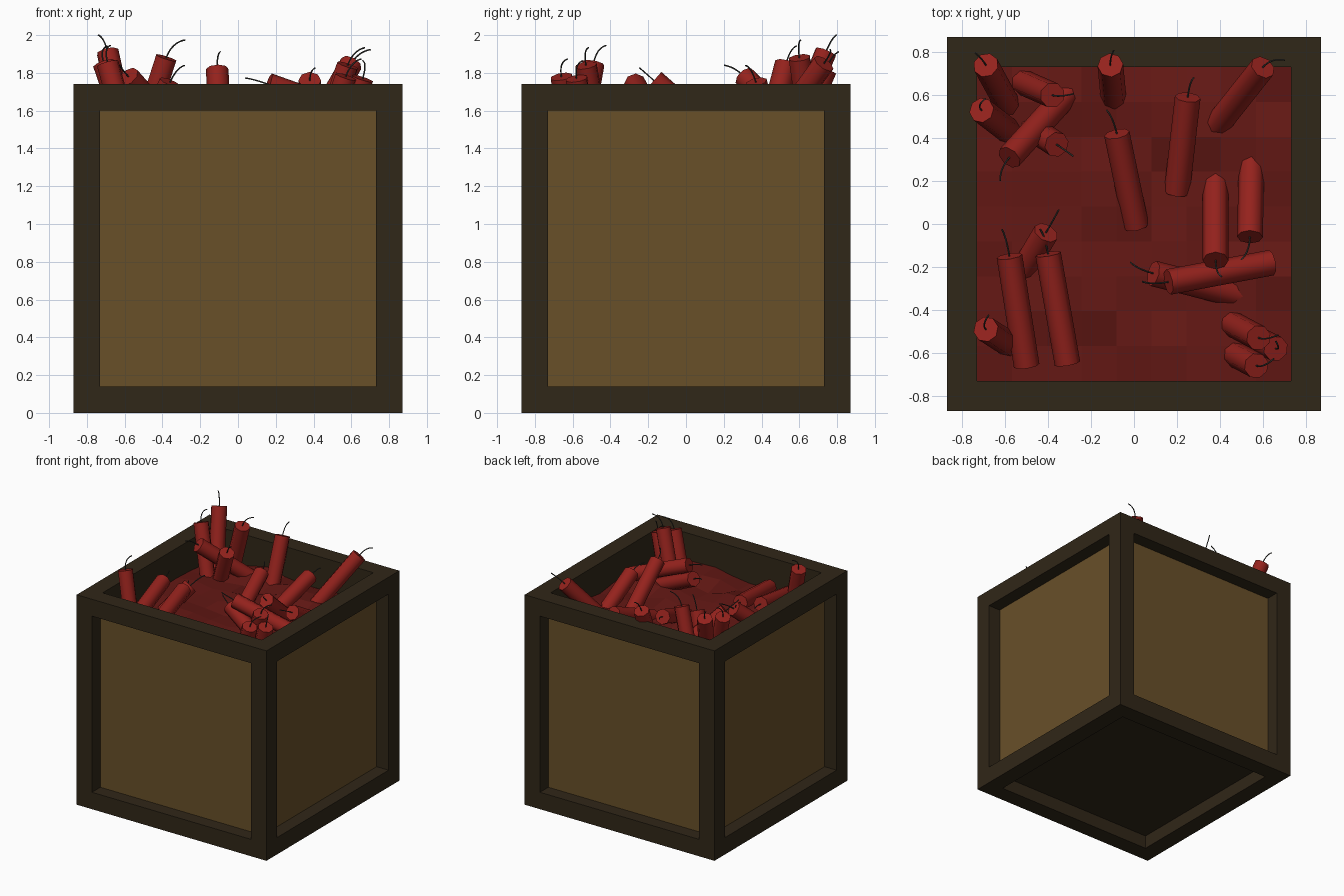
import bpy, bmesh, random
from math import radians
from mathutils import Vector

if "Cube" in bpy.data.objects:
    bpy.data.objects.remove(bpy.data.objects["Cube"])

random.seed(4)
R, B, H = 0.87, 0.14, 1.74        # crate half width, beam thickness, height
INNER = R - B


def material(name, rgb):
    m = bpy.data.materials.new(name)
    m.diffuse_color = (*rgb, 1)
    m.use_nodes = True
    m.node_tree.nodes["Principled BSDF"].inputs["Base Color"].default_value = m.diffuse_color
    return m


DARK = material("dark_wood", (0.03, 0.02, 0.009))
TAN = material("tan_wood", (0.14, 0.08, 0.022))
RED = material("red_paper", (0.30, 0.016, 0.012))
DEEP = material("deep_red", (0.125, 0.009, 0.007))
GREY = material("fuse_cord", (0.04, 0.04, 0.035))


def box(name, lo, hi, mat):
    lo, hi = Vector(lo), Vector(hi)
    bpy.ops.mesh.primitive_cube_add(size=1, location=(lo + hi) / 2)
    ob = bpy.context.object
    ob.name = name
    ob.data.transform(ob.matrix_basis.Diagonal((*(hi - lo), 1)))
    ob.data.materials.append(mat)
    return ob


# Corner posts
for sx in (-1, 1):
    for sy in (-1, 1):
        cx, cy, h = sx * (R - B / 2), sy * (R - B / 2), B / 2
        box("corner_post", (cx - h, cy - h, 0), (cx + h, cy + h, H), DARK)

# Horizontal beams and recessed side panels
for s in (-1, 1):
    a, b = sorted((s * INNER, s * R))
    for z in (0, H - B):
        box("beam_x", (-INNER, a, z), (INNER, b, z + B), DARK)
        box("beam_y", (a, -INNER, z), (b, INNER, z + B), DARK)
    a, b = sorted((s * (INNER + 0.005), s * (INNER + 0.03)))
    box("panel_x", (-INNER, a, B), (INNER, b, H - B), TAN)
    box("panel_y", (a, -INNER, B), (b, INNER, H - B), TAN)

# Dark inner lining with the floor, open at the top
lining = box("lining", (-INNER, -INNER, 0.11), (INNER, INNER, H - B), DARK)
bm = bmesh.new()
bm.from_mesh(lining.data)
top = max(bm.faces, key=lambda f: f.calc_center_median().z)
bmesh.ops.delete(bm, geom=[top], context='FACES_ONLY')
bm.to_mesh(lining.data)
bm.free()

# Uneven heap surface
bpy.ops.mesh.primitive_grid_add(x_subdivisions=9, y_subdivisions=9,
                                size=2 * INNER, location=(0, 0, 1.5))
heap = bpy.context.object
heap.name = "heap_surface"
heap.data.materials.append(DEEP)
for v in heap.data.vertices:
    v.co.z += random.uniform(-0.03, 0.03)


# A stick runs from its fuse end to its tail; bend is the fuse's sideways lean
def stick(tip, tail, bend):
    tip, tail = Vector(tip), Vector(tail)
    axis = (tip - tail).normalized()
    bpy.ops.mesh.primitive_cylinder_add(vertices=8, radius=0.06,
                                        depth=(tip - tail).length,
                                        location=(tip + tail) / 2)
    ob = bpy.context.object
    ob.name = "stick"
    ob.rotation_mode = 'QUATERNION'
    ob.rotation_quaternion = axis.to_track_quat('Z', 'Y')
    ob.data.materials.append(RED)
    bpy.ops.object.shade_smooth_by_angle(angle=radians(50))

    side = Vector((*bend, 0))
    pts = [tip - axis * 0.01, tip + axis * 0.05,
           tip + axis * 0.09 + side * 0.3, tip + axis * 0.1 + side]
    cu = bpy.data.curves.new("fuse", 'CURVE')
    cu.dimensions = '3D'
    cu.bevel_depth = 0.004
    cu.bevel_resolution = 1
    cu.resolution_u = 4
    cu.use_fill_caps = True
    sp = cu.splines.new('NURBS')
    sp.points.add(len(pts) - 1)
    for p, co in zip(sp.points, pts):
        p.co = (*co, 1)
    sp.use_endpoint_u = True
    sp.order_u = 4
    cu.materials.append(GREY)
    bpy.context.collection.objects.link(bpy.data.objects.new("fuse", cu))


# Back left cluster
stick((-.69, .74, 1.91), (-.58, .54, 1.42), (-.03, .02))
stick((-.71, .53, 1.85), (-.54, .40, 1.35), (.05, .03))
stick((-.38, .60, 1.88), (-.54, .67, 1.38), (.07, .02))
stick((-.58, .31, 1.78), (-.29, .63, 1.45), (.01, -.05))
stick((-.36, .37, 1.75), (-.56, .50, 1.27), (.04, -.03))
# Back row
stick((-.11, .74, 1.82), (-.09, .53, 1.33), (.02, .03))
stick((.60, .73, 1.85), (.37, .44, 1.45), (.06, -.02))
stick((.25, .59, 1.64), (.20, .15, 1.46), (.02, .0))
stick((-.08, .42, 1.64), (.01, -.01, 1.47), (-.03, .02))
# Right group
stick((.54, -.06, 1.66), (.55, .42, 1.38), (-.04, -.02))
stick((.38, -.17, 1.76), (.38, .24, 1.40), (.03, .0))
stick((.16, -.27, 1.74), (.64, -.18, 1.57), (-.03, .02))
stick((.09, -.23, 1.66), (.56, -.35, 1.42), (-.02, .03))
# Front right cluster
stick((.58, -.53, 1.84), (.41, -.44, 1.34), (.06, .03))
stick((.57, -.66, 1.78), (.40, -.57, 1.28), (.05, .05))
stick((.66, -.58, 1.77), (.50, -.50, 1.27), (-.03, .05))
# Front left group
stick((-.69, -.49, 1.85), (-.55, -.58, 1.34), (.04, .05))
stick((-.58, -.15, 1.66), (-.50, -.66, 1.54), (-.02, .03))
stick((-.40, -.14, 1.63), (-.31, -.65, 1.54), (-.02, .02))
stick((-.41, -.04, 1.62), (-.60, -.36, 1.32), (.02, .04))
